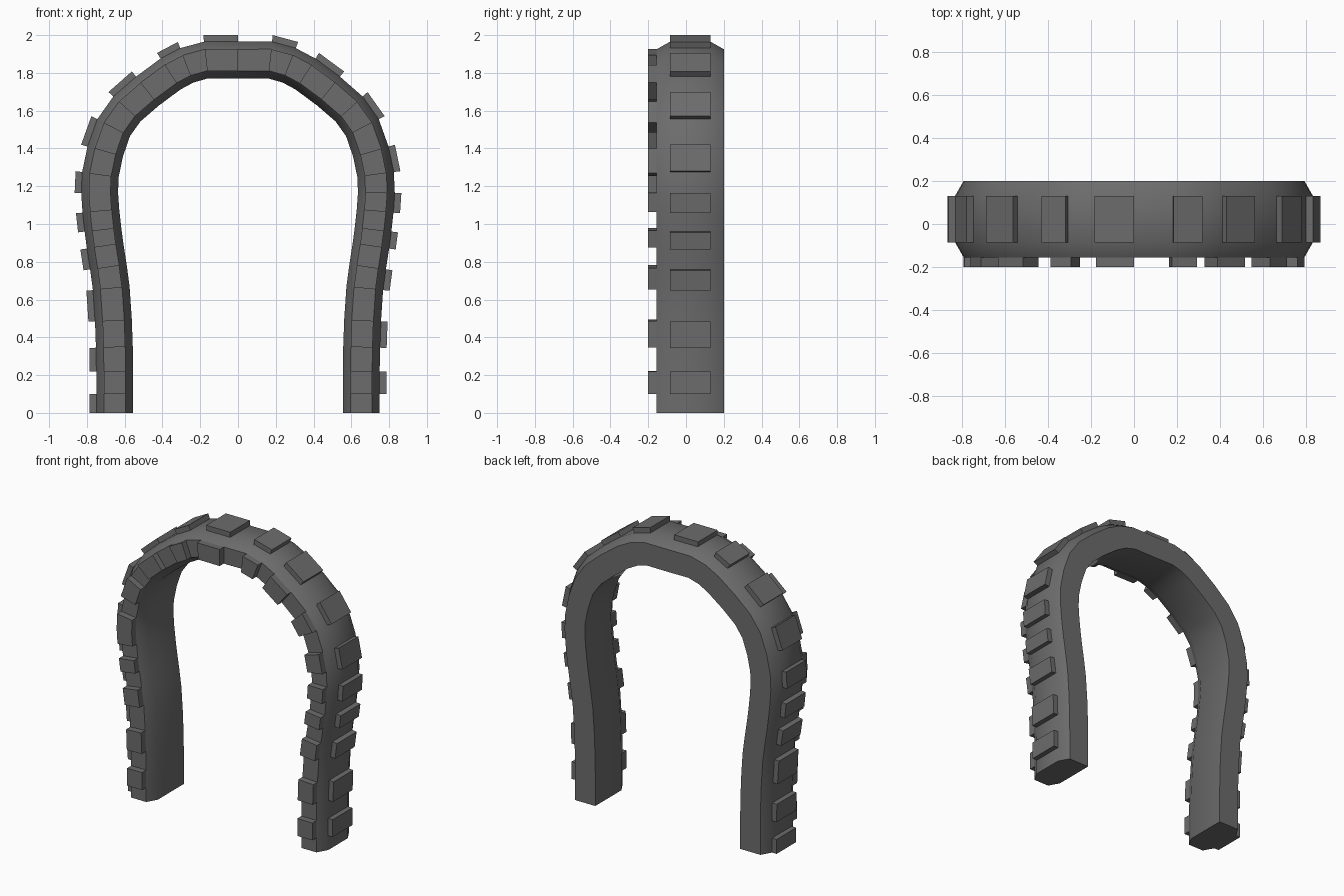
import bpy, bmesh, math
from mathutils import Vector

if "Cube" in bpy.data.objects:
    bpy.data.objects.remove(bpy.data.objects["Cube"])

mat = bpy.data.materials.new("dark rubber grey")
mat.diffuse_color = (0.15, 0.15, 0.15, 1)
mat.use_nodes = True
mat.node_tree.nodes["Principled BSDF"].inputs["Base Color"].default_value = mat.diffuse_color

# Outer outline of the right half, foot to crown (x, z)
half = [(.75, 0), (.75, .1), (.75, .22), (.752, .345), (.757, .485), (.768, .65),
        (.783, .76), (.80, .87), (.812, .96), (.823, 1.06), (.83, 1.165),
        (.825, 1.275), (.797, 1.41), (.745, 1.555), (.66, 1.675), (.54, 1.78),
        (.41, 1.876), (.306, 1.931), (.18, 1.965), (0, 1.965)]
path = [Vector((-x, 0, z)) for x, z in half] + [Vector((x, 0, z)) for x, z in half[-2::-1]]
LAST = len(path) - 1


def normal(i):
    t = path[min(i + 1, LAST)] - path[max(i - 1, 0)]
    if i in (0, LAST):
        return Vector((-1 if i == 0 else 1, 0, 0))
    return Vector((-t.z, 0, t.x)).normalized()


def ring(i, profile):
    """Profile points (offset outwards, y) placed at path point i."""
    n = normal(i)
    return [path[i] + n * d + Vector((0, y, 0)) for d, y in profile]


def sweep(bm, first, last, profile):
    rings = [[bm.verts.new(p) for p in ring(i, profile)] for i in range(first, last + 1)]
    n = len(profile)
    for a, b in zip(rings, rings[1:]):
        for k in range(n):
            bm.faces.new((a[k], a[(k + 1) % n], b[(k + 1) % n], b[k]))
    bm.faces.new(rings[0])
    bm.faces.new(rings[-1][::-1])


def finish(bm, name, smooth=False):
    bmesh.ops.recalc_face_normals(bm, faces=bm.faces)
    me = bpy.data.meshes.new(name)
    bm.to_mesh(me)
    bm.free()
    ob = bpy.data.objects.new(name, me)
    bpy.context.collection.objects.link(ob)
    me.materials.append(mat)
    if smooth:
        bpy.context.view_layer.objects.active = ob
        ob.select_set(True)
        bpy.ops.object.shade_smooth_by_angle(angle=math.radians(35))
        ob.select_set(False)


# Arch body with bevelled cross-section
bm = bmesh.new()
sweep(bm, 0, LAST, [(0, -.085), (0, .13), (-.04, .2), (-.195, .2),
                    (-.195, -.085), (-.155, -.155), (-.04, -.155)])
finish(bm, "arch_body", True)

# Outer tread blocks on every second segment
bm = bmesh.new()
for i in range(0, LAST, 2):
    sweep(bm, i, i + 1, [(-.01, -.085), (.035, -.085), (.035, .13), (-.01, .13)])
finish(bm, "outer_tread_blocks")

# Front tread blocks; the left leg is staggered the other way
bm = bmesh.new()
for i in [1, 3, 5, 7, 9] + list(range(10, LAST, 2)):
    sweep(bm, i, i + 1, [(-.04, -.2), (-.155, -.2), (-.155, -.145), (-.04, -.145)])
finish(bm, "front_tread_blocks")
